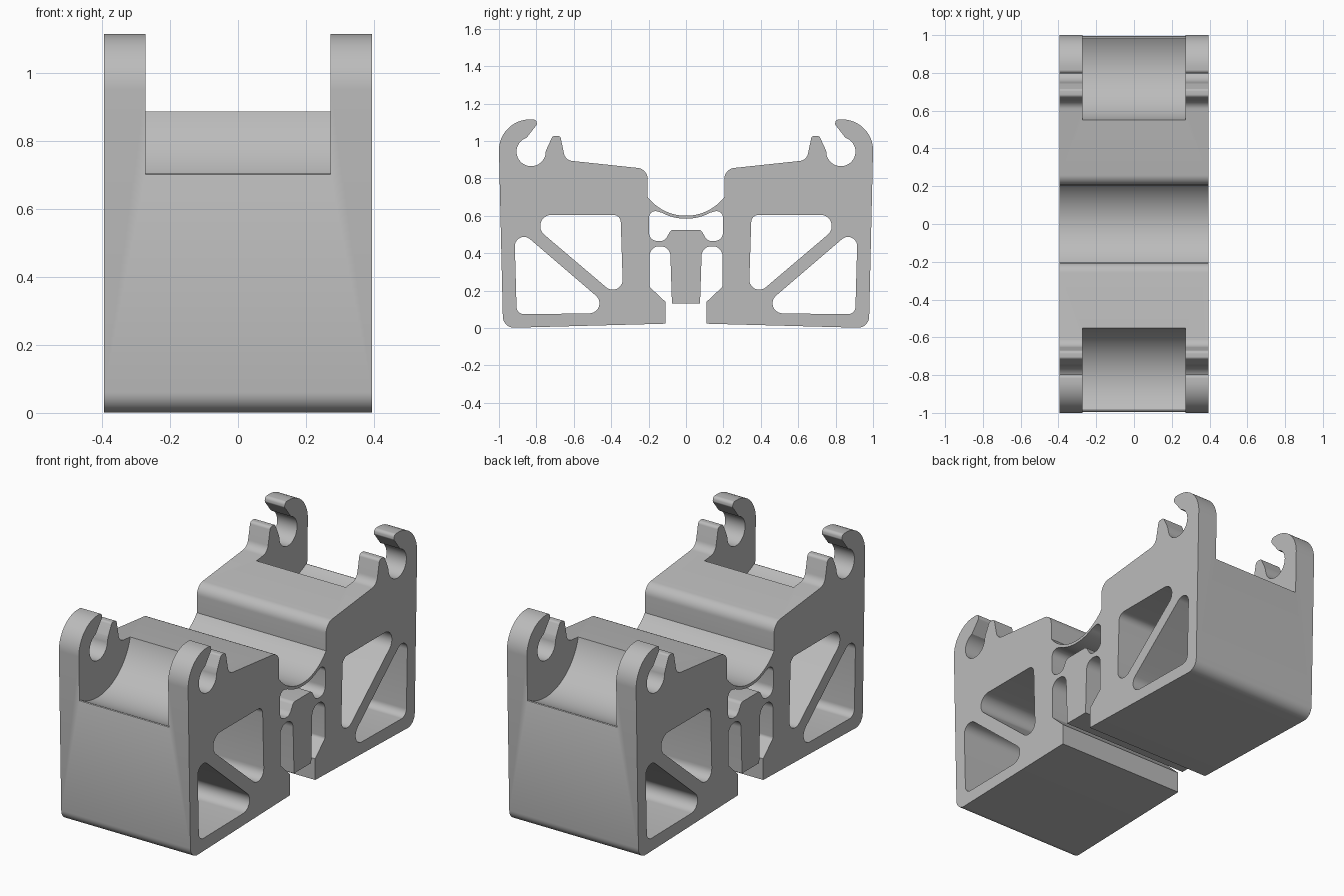
import bpy, bmesh
from math import sin, cos, tan, radians
from mathutils import Vector

cube = bpy.data.objects.get("Cube")
if cube:
    bpy.data.objects.remove(cube, do_unlink=True)

HALF_WIDTH = 0.395
GAP_HALF_WIDTH = 0.273

grey = bpy.data.materials.new("plain grey")
grey.use_nodes = True
grey.diffuse_color = (0.5, 0.5, 0.5, 1)
grey.node_tree.nodes["Principled BSDF"].inputs["Base Color"].default_value = (0.5, 0.5, 0.5, 1)


def arc(cy, cz, r, start, end, n=24):
    """Points along an arc, angles in degrees."""
    angles = [radians(start + (end - start) * i / n) for i in range(n + 1)]
    return [(cy + r * cos(a), cz + r * sin(a), 0) for a in angles]


def mirrored(half):
    """Close a half profile by mirroring it across y = 0."""
    return half + flipped(half)[::-1]


def flipped(points):
    return [(-y, z, r) for y, z, r in points]


def rounded(points, n=10):
    """Turn (y, z, radius) corners into a filleted outline."""
    out = []
    for i, (y, z, r) in enumerate(points):
        p = Vector((y, z))
        if r == 0:
            out.append(p)
            continue
        a = (Vector(points[i - 1][:2]) - p).normalized()
        b = (Vector(points[(i + 1) % len(points)][:2]) - p).normalized()
        half_angle = a.angle(b) / 2
        centre = p + (a + b).normalized() * (r / sin(half_angle))
        start = p + a * (r / tan(half_angle)) - centre
        end = p + b * (r / tan(half_angle)) - centre
        sweep = start.angle_signed(end)
        for k in range(n + 1):
            t = -sweep * k / n
            out.append(centre + Vector((start.x * cos(t) - start.y * sin(t),
                                        start.x * sin(t) + start.y * cos(t))))
    return out


def add_prism(bm, points, half_width):
    """Extrude a y-z outline along x."""
    face = bm.faces.new([bm.verts.new((-half_width, p.x, p.y)) for p in rounded(points)])
    ext = bmesh.ops.extrude_face_region(bm, geom=[face])["geom"]
    verts = [v for v in ext if isinstance(v, bmesh.types.BMVert)]
    bmesh.ops.translate(bm, verts=verts, vec=(2 * half_width, 0, 0))


def make_object(name, prisms):
    bm = bmesh.new()
    for points, half_width in prisms:
        add_prism(bm, points, half_width)
    bmesh.ops.recalc_face_normals(bm, faces=bm.faces)
    mesh = bpy.data.meshes.new(name)
    bm.to_mesh(mesh)
    bm.free()
    mesh.materials.append(grey)
    obj = bpy.data.objects.new(name, mesh)
    bpy.context.collection.objects.link(obj)
    return obj


# Outer outline: centre post, slot, foot, hook, peg, shoulder, saddle
outline = [(.075, .13, 0), (.085, .437, .052), (.195, .437, .052),
           (.195, .22, .02), (.11, .14, 0), (.11, .023, 0), (.978, 0, .06)]
outline += arc(.835, .95, .165, 0, 90)
outline += [(.80, 1.115, .018), (.797, 1.088, .012)]
outline += arc(.828, .943, .078, 72, -180, 36)
outline += [(.742, .965, .01), (.712, 1.027, .015), (.672, 1.027, .018),
            (.645, .897, .05), (.205, .85, .06)]
outline += arc(0, .86, .26, -38, -88)

# Cavity under the thin saddle strip
cavity = arc(0, .86, .276, -88, -62, 12)
cavity += [(.198, .637, .035), (.198, .466, .045), (.115, .464, .04), (.08, .525, .025)]

# Triangular lightening holes on each side of a diagonal rib
upper_hole = [(.35, .605, .04), (.883, .605, .06), (.335, .14, .053)]
lower_hole = [(.918, .547, .049), (.373, .08, .054), (.905, .073, .04)]

# Curved trough between the hook arms
trough = arc(.835, .955, .292, 192, 301, 40)
trough += [(.992, .702, 0), (.997, .69, 0), (1.1, .69, 0), (1.1, 1.3, 0), (.549, 1.3, 0)]

body = make_object("bracket_body", [(mirrored(outline), HALF_WIDTH)])
cuts = [(mirrored(cavity), 0.6)]
for shape, width in ((upper_hole, 0.6), (lower_hole, 0.6), (trough, GAP_HALF_WIDTH)):
    cuts += [(shape, width), (flipped(shape), width)]
cutter = make_object("cutter", cuts)
cutter.hide_render = True

# Cut the openings and finish the surface
mod = body.modifiers.new("openings", 'BOOLEAN')
mod.operation = 'DIFFERENCE'
mod.solver = 'EXACT'
mod.object = cutter
bpy.ops.object.select_all(action='DESELECT')
body.select_set(True)
bpy.context.view_layer.objects.active = body
bpy.ops.object.modifier_apply(modifier=mod.name)
bpy.data.objects.remove(cutter, do_unlink=True)
bpy.ops.object.shade_smooth_by_angle(angle=radians(30))
